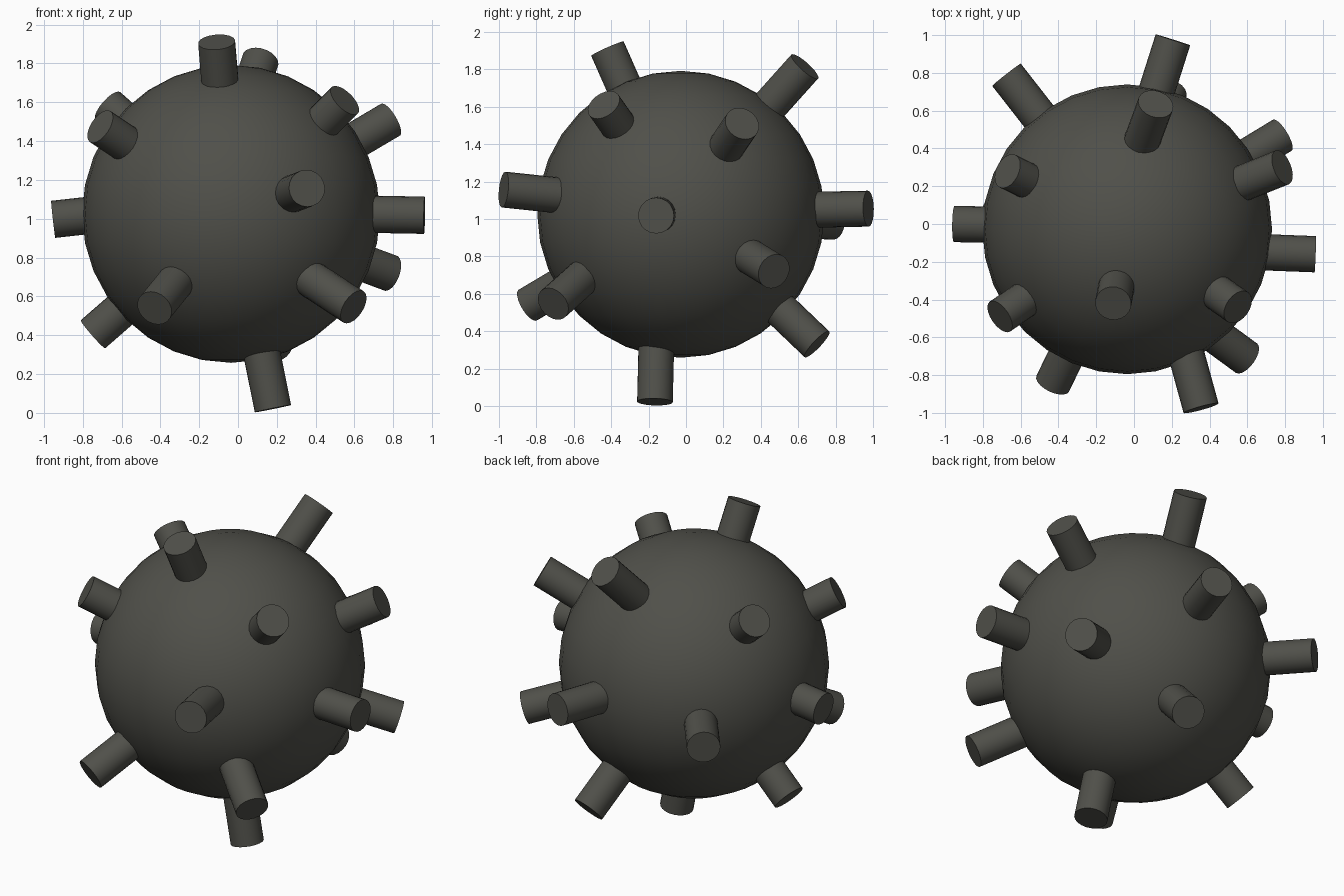
import bpy
from mathutils import Vector

if "Cube" in bpy.data.objects:
    bpy.data.objects.remove(bpy.data.objects["Cube"])

CENTER = Vector((-0.036, -0.028, 1.025))
RADIUS = 0.767
STUD_RADIUS = 0.096

metal = bpy.data.materials.new("dark grey metal")
metal.diffuse_color = (0.08, 0.08, 0.068, 1.0)
metal.use_nodes = True
metal.node_tree.nodes["Principled BSDF"].inputs["Base Color"].default_value = metal.diffuse_color


def finish(obj, name):
    obj.name = name
    obj.data.materials.append(metal)
    bpy.ops.object.shade_smooth_by_angle(angle=0.7)


# round body
bpy.ops.mesh.primitive_uv_sphere_add(segments=32, ring_count=16, radius=RADIUS, location=CENTER)
finish(bpy.context.object, "ball_body")


# stud from inside the ball to its outer end, pointing along tip - base
def stud(index, tip, base=None):
    tip = Vector(tip)
    base = Vector(base) if base else CENTER
    axis = (tip - base).normalized()
    length = (tip - CENTER).length - RADIUS + 0.1
    bpy.ops.mesh.primitive_cylinder_add(
        vertices=20, radius=STUD_RADIUS, depth=length,
        location=tip - axis * length / 2,
        rotation=axis.to_track_quat('Z', 'Y').to_euler())
    finish(bpy.context.object, f"stud_{index:02d}")


# outer end of each stud, and where a leaning one leaves the ball
STUDS = [
    # upper studs
    ((-0.11, -0.42, 1.91),),
    ((0.115, 0.635, 1.815), (0.05, 0.46, 1.62)),
    ((0.55, -0.44, 1.61),),
    ((0.785, 0.30, 1.51),),
    ((-0.71, -0.49, 1.475),),
    ((-0.67, 0.28, 1.58),),
    # middle studs
    ((0.96, -0.16, 1.018), (0.70, -0.15, 1.023)),
    ((0.355, -0.975, 1.157), (0.285, -0.72, 1.13)),
    ((-0.952, 0.0, 0.997), (-0.79, -0.003, 1.015)),
    ((0.206, 0.975, 1.055), (0.125, 0.72, 1.05)),
    ((-0.675, 0.79, 0.985),),
    # lower studs
    ((0.785, 0.47, 0.72),),
    ((-0.43, -0.845, 0.54),),
    ((0.595, -0.71, 0.546), (0.39, -0.56, 0.68)),
    ((0.18, -0.166, 0.022), (0.13, -0.16, 0.27)),
    ((-0.747, 0.05, 0.405),),
    ((0.185, 0.70, 0.33),),
]
for i, points in enumerate(STUDS, 1):
    stud(i, *points)
